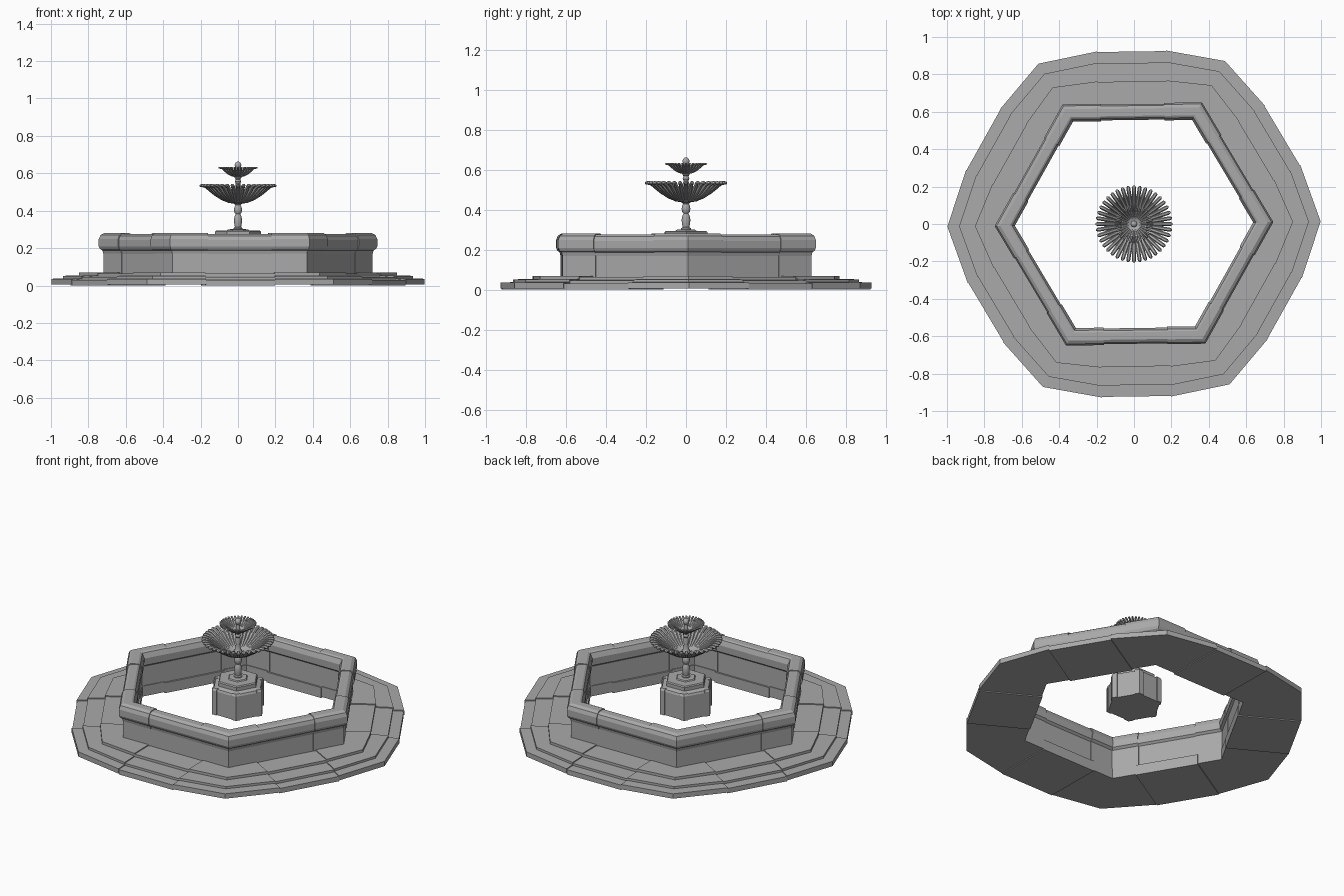
import bpy, bmesh
from math import sin, cos, radians, pi

if "Cube" in bpy.data.objects:
    bpy.data.objects.remove(bpy.data.objects["Cube"], do_unlink=True)

TURN = radians(0.8)          # slight twist of the whole hexagonal plan
HEX = cos(radians(30))

stone = bpy.data.materials.new("grey_stone")
stone.use_nodes = True
stone.diffuse_color = (0.4, 0.4, 0.4, 1)
bsdf = stone.node_tree.nodes["Principled BSDF"]
bsdf.inputs["Base Color"].default_value = stone.diffuse_color
bsdf.inputs["Roughness"].default_value = 0.8


def finish(name, bm, smooth=False):
    bmesh.ops.recalc_face_normals(bm, faces=bm.faces)
    mesh = bpy.data.meshes.new(name)
    bm.to_mesh(mesh)
    bm.free()
    return add(name, mesh, smooth)


def add(name, mesh, smooth):
    mesh.materials.clear()
    mesh.materials.append(stone)
    ob = bpy.data.objects.new(name, mesh)
    bpy.context.collection.objects.link(ob)
    if smooth:
        bpy.ops.object.select_all(action='DESELECT')
        ob.select_set(True)
        bpy.context.view_layer.objects.active = ob
        bpy.ops.object.shade_smooth_by_angle(angle=radians(40))
    return ob


def loft(bm, rows, closed_ends=True):
    """Join closed loops of points into one solid."""
    loops = [[bm.verts.new(p) for p in row] for row in rows]
    n = len(loops[0])
    for a, b in zip(loops, loops[1:]):
        for i in range(n):
            j = (i + 1) % n
            bm.faces.new((a[i], a[j], b[j], b[i]))
    if closed_ends:
        bm.faces.new(loops[0])
        bm.faces.new(loops[-1])


def joint(profile, side, t):
    """Cross-section on a straight side, t along it from the middle."""
    c, s = cos(side), sin(side)
    return [(d * c - t * s, d * s + t * c, z) for d, r, z in profile]


def hex_pieces(name, corner_profile, middle_profile, t):
    """Six corner stones and six straight stones; profile points are
    (distance at the joint, distance at the corner, height)."""
    corners, middles = bmesh.new(), bmesh.new()
    for k in range(6):
        a = TURN + k * pi / 3
        bend = [(r * cos(a), r * sin(a), z) for d, r, z in corner_profile]
        loft(corners, [joint(corner_profile, a - pi / 6, t), bend,
                       joint(corner_profile, a + pi / 6, -t)])
        if middle_profile:
            loft(middles, [joint(middle_profile, a + pi / 6, -t),
                           joint(middle_profile, a + pi / 6, t)])
    finish(name + "_corners", corners)
    if middle_profile:
        finish(name + "_middles", middles)
    else:
        middles.free()


def lathe(name, profile, sides, smooth=True):
    bm = bmesh.new()
    rows = [[(r * cos(TURN + 2 * pi * i / sides), r * sin(TURN + 2 * pi * i / sides), z)
             for i in range(sides)] for r, z in profile]
    loft(bm, rows)
    return finish(name, bm, smooth)


def petals(name, path, count, thickness):
    """Fluted bowl made of radial round ribs; path points are (r, z, width)."""
    curve = bpy.data.curves.new(name, 'CURVE')
    curve.dimensions = '3D'
    curve.bevel_depth = thickness
    curve.bevel_resolution = 1
    curve.use_fill_caps = True
    for k in range(count):
        a = 2 * pi * k / count
        spline = curve.splines.new('POLY')
        spline.points.add(len(path) - 1)
        for p, (r, z, w) in zip(spline.points, path):
            p.co = (r * cos(a), r * sin(a), z, 1)
            p.radius = w
    helper = bpy.data.objects.new(name + "_curve", curve)
    bpy.context.collection.objects.link(helper)
    deps = bpy.context.evaluated_depsgraph_get()
    mesh = bpy.data.meshes.new_from_object(helper.evaluated_get(deps))
    bpy.data.objects.remove(helper, do_unlink=True)
    bpy.data.curves.remove(curve)
    add(name, mesh, True)


# Three broad steps around the basin
steps = [(0.563, 0.65, 0.006), (0.925, 0.998, 0.006), (0.925, 0.998, 0.036),
         (0.864, 0.935, 0.038), (0.864, 0.935, 0.052), (0.765, 0.85, 0.054),
         (0.765, 0.85, 0.07), (0.563, 0.65, 0.07)]
hex_pieces("steps", steps, [(d - 0.003, r, z - 0.006) for d, r, z in steps], 0.185)

# Basin wall with its rounded rim
wall = [(0.655, 0.05), (0.655, 0.19), (0.639, 0.202), (0.637, 0.245), (0.652, 0.275),
        (0.665, 0.281), (0.715, 0.281), (0.735, 0.27), (0.745, 0.248), (0.745, 0.21),
        (0.737, 0.195), (0.725, 0.188), (0.72, 0.17), (0.72, 0.05)]
mid_r, mid_z = 0.69, 0.16
hex_pieces("basin_wall", [(r * HEX, r, z) for r, z in wall],
           [((mid_r + (r - mid_r) * 0.9) * HEX, r, mid_z + (z - mid_z) * 0.96)
            for r, z in wall], 0.17)

# Hexagonal pedestal with corner posts
lathe("pedestal", [(0.156, 0.10), (0.156, 0.245), (0.15, 0.257), (0.122, 0.266),
                   (0.122, 0.288), (0.116, 0.294), (0.06, 0.294), (0.055, 0.30),
                   (0.03, 0.302)], 6, False)
post = [(0.13, 0.10), (0.163, 0.10), (0.163, 0.25), (0.154, 0.262), (0.13, 0.262)]
hex_pieces("pedestal_post", [(r * HEX, r, z) for r, z in post], None, 0.052)

# Turned stem, neck and finial
lathe("stem", [(0.024, 0.298), (0.024, 0.308), (0.017, 0.313), (0.02, 0.33), (0.022, 0.35),
               (0.018, 0.37), (0.013, 0.382), (0.019, 0.39), (0.022, 0.405),
               (0.019, 0.42), (0.014, 0.43), (0.022, 0.438), (0.03, 0.45)], 16)
lathe("neck", [(0.03, 0.445), (0.018, 0.47), (0.012, 0.5), (0.016, 0.53), (0.012, 0.545),
               (0.017, 0.555), (0.012, 0.568), (0.018, 0.575), (0.018, 0.59)], 16)
lathe("finial", [(0.012, 0.585), (0.012, 0.615), (0.009, 0.625), (0.016, 0.635),
                 (0.018, 0.645), (0.013, 0.657), (0.004, 0.662)], 16)

# Large and small fluted bowls
large = [(0.015, 0.442, 0.6), (0.05, 0.449, 0.8), (0.085, 0.465, 0.95), (0.12, 0.488, 1.05),
         (0.15, 0.512, 1.05), (0.172, 0.53, 1.0), (0.192, 0.535, 1.0), (0.2, 0.533, 0.85),
         (0.205, 0.531, 0.4)]
small = [(0.01, 0.582, 0.7), (0.03, 0.588, 0.9), (0.05, 0.598, 1.0), (0.07, 0.614, 1.0),
         (0.085, 0.627, 0.95), (0.098, 0.63, 0.9), (0.105, 0.629, 0.4)]
petals("large_bowl_ribs", large, 40, 0.0105)
petals("small_bowl_ribs", small, 32, 0.0065)
for label, path, limit in (("large", large, 5), ("small", small, 4)):
    shell = [(r, z) for r, z, w in path[:limit]]
    lathe(label + "_bowl_shell", shell + [(r, z + 0.004) for r, z in reversed(shell)], 40)
